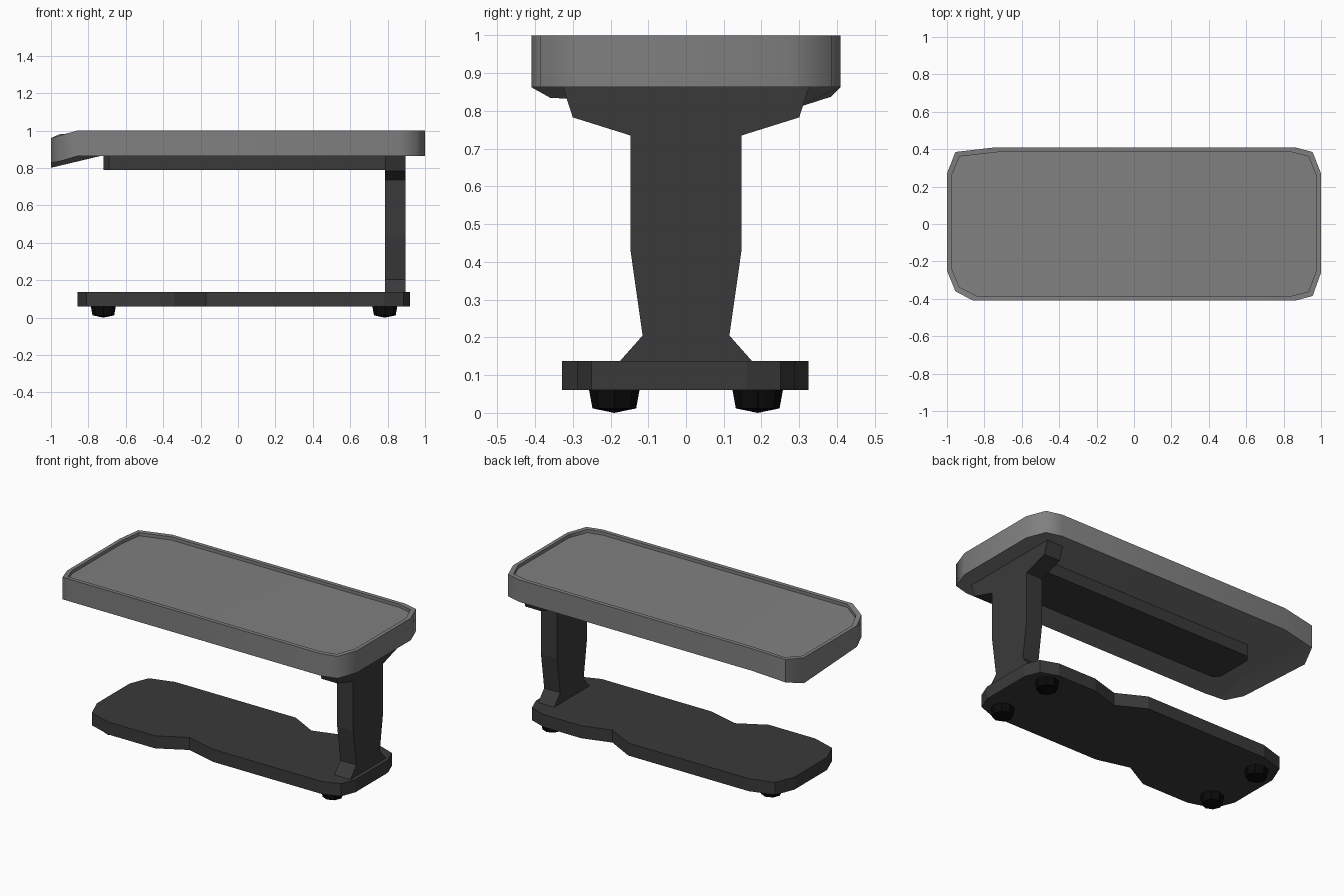
import bpy, bmesh, math

if "Cube" in bpy.data.objects:
    bpy.data.objects.remove(bpy.data.objects["Cube"])


def material(name, v):
    m = bpy.data.materials.new(name)
    m.diffuse_color = (v, v, v, 1)
    m.use_nodes = True
    m.node_tree.nodes["Principled BSDF"].inputs["Base Color"].default_value = m.diffuse_color
    return m


GREY = material("mid grey", 0.215)
DARK = material("charcoal", 0.042)
BLACK = material("rubber black", 0.003)


def finish(bm, name, mat, smooth=None):
    bmesh.ops.recalc_face_normals(bm, faces=bm.faces)
    me = bpy.data.meshes.new(name)
    bm.to_mesh(me)
    bm.free()
    me.materials.append(mat)
    ob = bpy.data.objects.new(name, me)
    bpy.context.collection.objects.link(ob)
    if smooth:
        bpy.ops.object.select_all(action='DESELECT')
        bpy.context.view_layer.objects.active = ob
        ob.select_set(True)
        bpy.ops.object.shade_smooth_by_angle(angle=math.radians(smooth))
    return ob


def bridge(bm, a, b):
    n = len(a)
    for i in range(n):
        j = (i + 1) % n
        bm.faces.new((a[i], a[j], b[j], b[i]))


def prism(name, lower, upper, mat):
    """Solid between two matching outlines of 3D points."""
    bm = bmesh.new()
    a = [bm.verts.new(p) for p in lower]
    b = [bm.verts.new(p) for p in upper]
    bm.faces.new(a)
    bm.faces.new(b)
    bridge(bm, a, b)
    return finish(bm, name, mat)


def slab(name, outline, z0, z1, mat):
    return prism(name, [(x, y, z0) for x, y in outline],
                 [(x, y, z1) for x, y in outline], mat)


# Tray top: x, y, drop of the top edge, drop of the bottom edge (left end sags)
tray = [(-0.86, -0.41, 0, 0), (0.86, -0.41, 0, 0), (0.955, -0.385, 0, 0), (1, -0.26, 0, 0),
        (1, 0.27, 0, 0), (0.955, 0.385, 0, 0), (0.86, 0.41, 0, 0), (-0.74, 0.41, 0, 0),
        (-0.955, 0.385, 0.02, 0.025), (-1, 0.27, 0.04, 0.062),
        (-1, -0.25, 0.04, 0.034), (-0.955, -0.36, 0.027, 0.028)]
bm = bmesh.new()


def ring(z, which, sx=1.0, sy=1.0):
    return [bm.verts.new((p[0] * sx, p[1] * sy, z - p[which])) for p in tray]


bottom, rim = ring(0.863, 3), ring(1.0, 2)
lip, floor = ring(1.0, 2, 0.977, 0.938), ring(0.98, 2, 0.977, 0.938)
for a, b in ((bottom, rim), (rim, lip), (lip, floor)):
    bridge(bm, a, b)
for cap in (bottom, floor):
    bm.faces.new(cap[:8])
    bm.faces.new([cap[0]] + cap[7:])
finish(bm, "tray_top", GREY, 60)

# Support rail under the tray
slab("support_rail", [(-0.69, -0.15), (0.8, -0.15), (0.8, 0.15), (-0.69, 0.15),
                      (-0.72, 0.115), (-0.72, -0.115)], 0.79, 0.866, DARK)

# Column with flared head and foot
half = [(0.177, 0.135), (0.115, 0.205), (0.147, 0.43), (0.147, 0.735),
        (0.30, 0.783), (0.327, 0.866)]
profile = half + [(-y, z) for y, z in reversed(half)]
prism("column", [(0.785, y, z) for y, z in profile],
      [(0.895, y, z) for y, z in profile], DARK)

# Base plate with a staggered waist
base = [(-0.81, -0.28), (-0.66, -0.328), (-0.34, -0.328), (-0.17, -0.235), (0.03, -0.288),
        (0.78, -0.288), (0.885, -0.25), (0.92, -0.16), (0.92, 0.16), (0.885, 0.25),
        (0.78, 0.288), (0.52, 0.288), (0.34, 0.235), (0.17, 0.325), (-0.66, 0.325),
        (-0.81, 0.28), (-0.858, 0.16), (-0.858, -0.16)]
slab("base_plate", base, 0.06, 0.138, DARK)

# Rubber feet with slightly domed undersides
for i, (x, y) in enumerate((a, b) for a in (-0.72, 0.785) for b in (-0.19, 0.19)):
    bm = bmesh.new()
    rings = []
    for r, z in ((0.067, 0.062), (0.058, 0.012)):
        rings.append([bm.verts.new((x + r * math.cos(k * math.pi / 4),
                                    y + r * math.sin(k * math.pi / 4), z)) for k in range(8)])
    tip = bm.verts.new((x, y, 0))
    bridge(bm, *rings)
    bm.faces.new(rings[0])
    for k in range(8):
        bm.faces.new((rings[1][k], rings[1][(k + 1) % 8], tip))
    finish(bm, f"rubber_foot_{i + 1}", BLACK)
